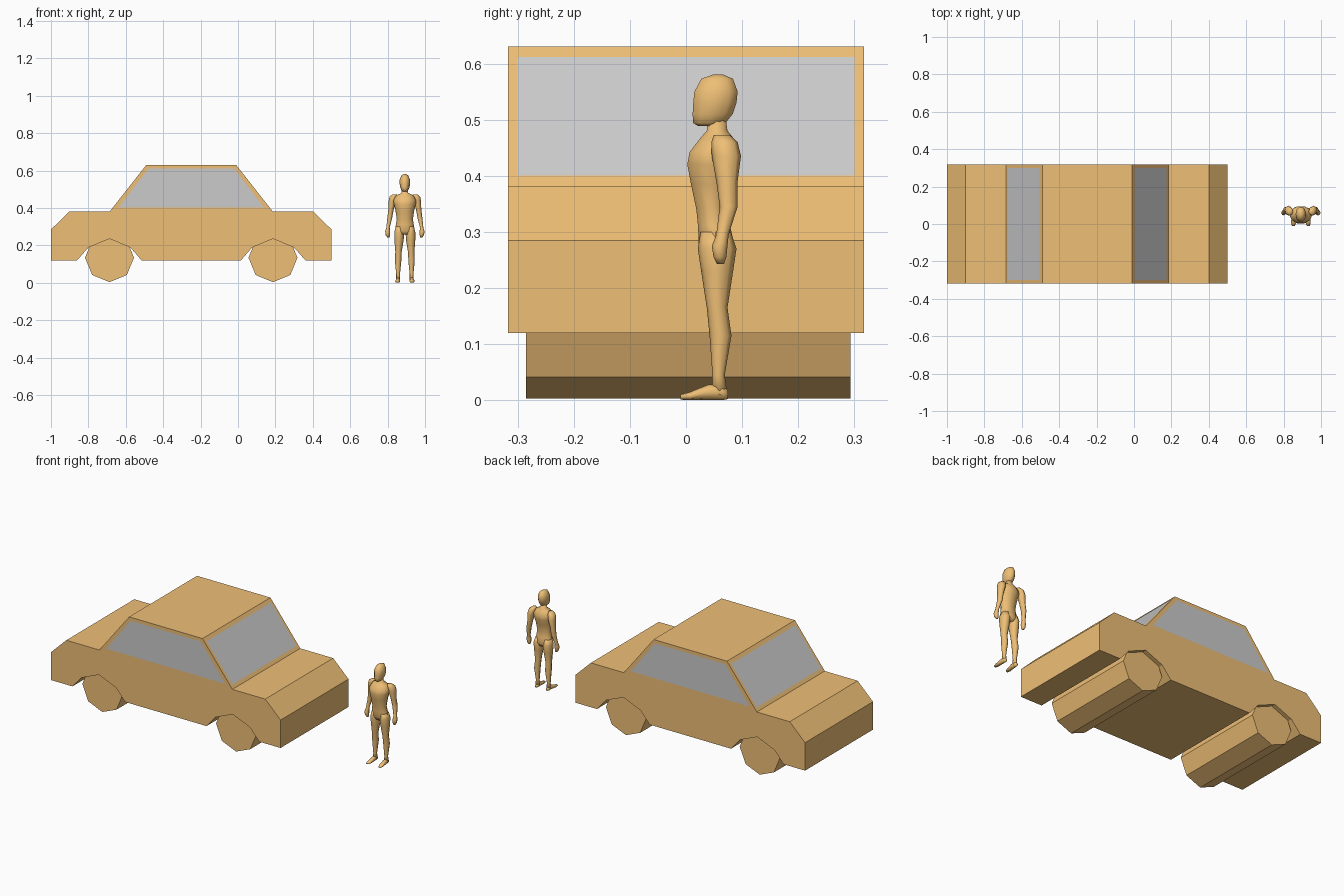
import bpy, bmesh
from math import cos, sin, pi
from mathutils import Vector

paint = bpy.data.materials.new("orange_paint")
paint.diffuse_color = (0.86, 0.52, 0.18, 1)


def finish(name, bm, mat=paint, fix_normals=True):
    if fix_normals:
        bmesh.ops.recalc_face_normals(bm, faces=bm.faces[:])
    me = bpy.data.meshes.new(name)
    bm.to_mesh(me)
    bm.free()
    ob = bpy.data.objects.new(name, me)
    bpy.context.collection.objects.link(ob)
    if mat:
        me.materials.append(mat)
    return ob


def extrude_profile(name, pts, y0, y1):
    """Solid from an x/z outline, extruded along y."""
    bm = bmesh.new()
    face = bm.faces.new([bm.verts.new((x, y0, z)) for x, z in pts])
    side = bmesh.ops.extrude_face_region(bm, geom=[face])["geom"]
    new = [v for v in side if isinstance(v, bmesh.types.BMVert)]
    bmesh.ops.translate(bm, verts=new, vec=(0, y1 - y0, 0))
    if len(bm.faces) < len(pts) + 2:
        bmesh.ops.holes_fill(bm, edges=[e for e in bm.edges if e.is_boundary])
    return finish(name, bm)


def panel(name, corners, outward):
    """Single flat pane whose face looks along 'outward'."""
    bm = bmesh.new()
    face = bm.faces.new([bm.verts.new(c) for c in corners])
    face.normal_update()
    if face.normal.dot(Vector(outward)) < 0:
        face.normal_flip()
    return finish(name, bm, None, False)


def loft(name, rings, along="z", sides=10):
    """Skin ellipses; each ring is (position, low, high, x centre, x radius)."""
    bm = bmesh.new()
    loops = []
    for p, lo, hi, cx, rx in rings:
        loop = []
        for i in range(sides):
            a = 2 * pi * i / sides
            x = MAN_X + cx + rx * cos(a)
            t = (lo + hi) / 2 + (hi - lo) / 2 * sin(a)
            loop.append(bm.verts.new((x, t, p) if along == "z" else (x, p, t)))
        loops.append(loop)
    for a, b in zip(loops, loops[1:]):
        for i in range(sides):
            j = (i + 1) % sides
            bm.faces.new((a[i], a[j], b[j], b[i]))
    bm.faces.new(loops[0])
    bm.faces.new(loops[-1])
    ob = finish(name, bm)
    for f in ob.data.polygons:
        f.use_smooth = True
    return ob


# Car shell: side outline with both wheel arches, mirrored about the middle
MID, HALF = -0.25, 0.317
right_half = [(0.24, 0.63), (0.435, 0.382), (0.65, 0.382), (0.75, 0.285), (0.75, 0.12),
              (0.61, 0.12), (0.55, 0.188), (0.437, 0.235), (0.325, 0.188), (0.266, 0.12)]
outline = [(MID + x, z) for x, z in right_half]
outline += [(MID - x, z) for x, z in reversed(right_half)]
extrude_profile("car_body", outline, -HALF, HALF)

# Wheels: one eight-sided roller across each end
for label, x in (("rear", MID - 0.437), ("front", MID + 0.437)):
    octagon = [(x + 0.131 * sin(i * pi / 4), 0.134 + 0.131 * cos(i * pi / 4)) for i in range(8)]
    extrude_profile(label + "_wheels", octagon, -0.285, 0.293)

# Glass: panes lying just proud of the cabin faces
GAP = 0.0015
for s, side, end in ((-1, "right", "rear"), (1, "left", "front")):
    y = s * (HALF + GAP)
    panel(side + "_side_window",
          [(MID - 0.388, y, 0.403), (MID + 0.388, y, 0.403),
           (MID + 0.229, y, 0.61), (MID - 0.229, y, 0.61)], (0, s, 0))
    low, high = MID + s * (0.421 + GAP), MID + s * (0.254 + GAP)
    panel(end + "_windscreen",
          [(low, -0.3, 0.4), (low, 0.3, 0.4), (high, 0.3, 0.612), (high, -0.3, 0.612)], (s, 0, 0.5))

# Standing figure beside the car
MAN_X = 0.892
loft("figure_head", [
    (0.580, 0.047, 0.067, 0, 0.008), (0.573, 0.026, 0.085, 0, 0.019),
    (0.550, 0.013, 0.094, 0, 0.028), (0.530, 0.011, 0.092, 0, 0.028),
    (0.510, 0.010, 0.085, 0, 0.025), (0.494, 0.011, 0.072, 0, 0.018),
    (0.489, 0.020, 0.060, 0, 0.012)])
loft("figure_torso", [
    (0.500, 0.037, 0.072, 0, 0.017), (0.480, 0.036, 0.075, 0, 0.018),
    (0.467, 0.024, 0.086, 0, 0.046), (0.442, 0.004, 0.097, 0, 0.062),
    (0.420, 0.000, 0.096, 0, 0.058), (0.385, 0.007, 0.085, 0, 0.050),
    (0.340, 0.017, 0.076, 0, 0.043), (0.310, 0.020, 0.080, 0, 0.048),
    (0.277, 0.021, 0.088, 0, 0.053), (0.258, 0.030, 0.080, 0, 0.036)])
for s, side in ((-1, "right"), (1, "left")):
    loft(side + "_leg", [
        (0.300, 0.026, 0.080, s * 0.027, 0.022), (0.270, 0.021, 0.090, s * 0.030, 0.026),
        (0.230, 0.027, 0.084, s * 0.031, 0.025), (0.165, 0.037, 0.074, s * 0.034, 0.017),
        (0.115, 0.042, 0.081, s * 0.036, 0.017), (0.045, 0.047, 0.069, s * 0.036, 0.010),
        (0.008, 0.045, 0.074, s * 0.036, 0.011)], sides=8)
    loft(side + "_foot", [
        (-0.010, 0.001, 0.010, s * 0.040, 0.008), (0.008, 0.000, 0.015, s * 0.039, 0.014),
        (0.040, 0.000, 0.028, s * 0.037, 0.012), (0.065, 0.000, 0.028, s * 0.036, 0.011),
        (0.075, 0.002, 0.018, s * 0.036, 0.007)], along="y", sides=8)
    loft(side + "_arm", [
        (0.473, 0.050, 0.078, s * 0.054, 0.012), (0.460, 0.045, 0.092, s * 0.062, 0.020),
        (0.435, 0.046, 0.098, s * 0.067, 0.020), (0.390, 0.054, 0.092, s * 0.074, 0.014),
        (0.345, 0.060, 0.092, s * 0.081, 0.013), (0.295, 0.054, 0.076, s * 0.090, 0.009),
        (0.275, 0.046, 0.074, s * 0.092, 0.013), (0.255, 0.049, 0.072, s * 0.091, 0.012),
        (0.243, 0.055, 0.068, s * 0.088, 0.006)], sides=8)
